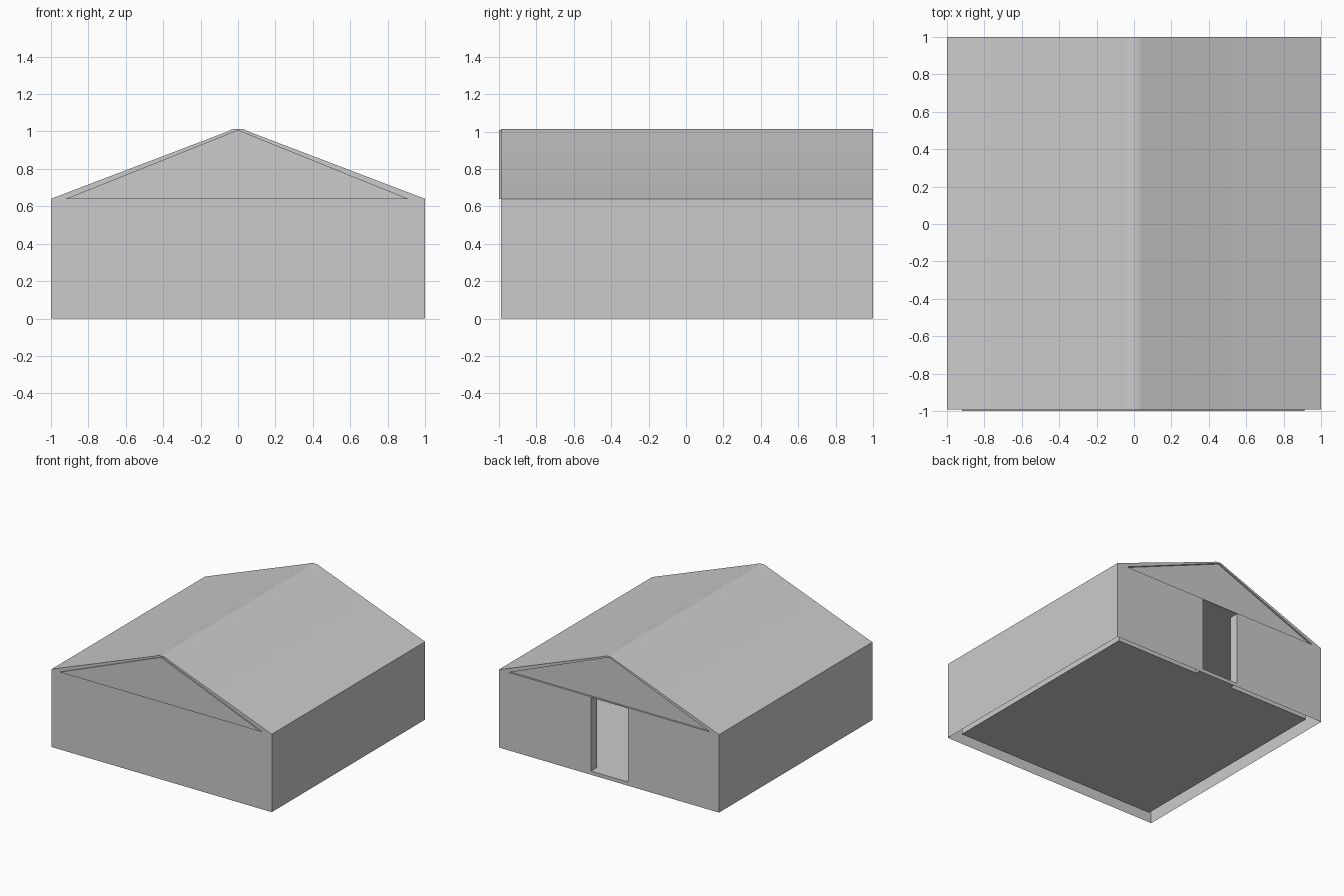
import bpy, bmesh

cube = bpy.data.objects.get("Cube")
if cube:
    bpy.data.objects.remove(cube, do_unlink=True)

grey = bpy.data.materials.new("light_grey")
grey.use_nodes = True
colour = (0.6, 0.6, 0.6, 1)
grey.diffuse_color = colour
grey.node_tree.nodes["Principled BSDF"].inputs["Base Color"].default_value = colour

FRONT, BACK = -0.99, 1.0      # outer wall planes
EAVE, FLOOR, INNER = 0.64, 0.03, 0.92
DOOR_L, DOOR_R, DOOR_TOP = -0.175, 0.163, 0.635

# Half of the roof outline, from the eave to the rounded ridge
half = [(1.0, EAVE), (0.055, 1.0), (0.04, 1.008), (0.02, 1.014)]
roof = half + [(-x, z) for x, z in reversed(half)]
gable = [(-0.92, EAVE), (0.91, EAVE), (0, 1.008)]
door = [(DOOR_L, FLOOR), (DOOR_R, FLOOR), (DOOR_R, DOOR_TOP), (DOOR_L, DOOR_TOP)]


def flat(bm, outline, y):
    """Upright face at depth y from an (x, z) outline."""
    bm.faces.new([bm.verts.new((x, y, z)) for x, z in outline])


def sweep(bm, outline, y0, y1, closed=False):
    """Strip of quads running along y."""
    pairs = list(zip(outline, outline[1:] + outline[:1]))
    for (xa, za), (xb, zb) in pairs if closed else pairs[:-1]:
        corners = [(xa, y0, za), (xb, y0, zb), (xb, y1, zb), (xa, y1, za)]
        bm.faces.new([bm.verts.new(c) for c in corners])


def rect(x0, x1, z0, z1):
    return [(x0, z0), (x1, z0), (x1, z1), (x0, z1)]


def wall_with_door(bm, w, bottom, y):
    """Wall up to the eave, split around the doorway."""
    flat(bm, rect(-w, DOOR_L, bottom, EAVE), y)
    flat(bm, rect(DOOR_R, w, bottom, EAVE), y)
    flat(bm, rect(DOOR_L, DOOR_R, DOOR_TOP, EAVE), y)
    if bottom < FLOOR:
        flat(bm, rect(DOOR_L, DOOR_R, bottom, FLOOR), y)


def finish(name, bm, smooth=False):
    bmesh.ops.remove_doubles(bm, verts=bm.verts, dist=0.0001)
    bmesh.ops.recalc_face_normals(bm, faces=bm.faces)
    mesh = bpy.data.meshes.new(name)
    bm.to_mesh(mesh)
    bm.free()
    mesh.materials.append(grey)
    obj = bpy.data.objects.new(name, mesh)
    bpy.context.collection.objects.link(obj)
    if smooth:
        bpy.ops.object.select_all(action="DESELECT")
        obj.select_set(True)
        bpy.context.view_layer.objects.active = obj
        bpy.ops.object.shade_smooth_by_angle()


# Outer walls, open underneath
bm = bmesh.new()
for side in (-1, 1):
    sweep(bm, [(side, 0), (side, EAVE)], FRONT, BACK)
flat(bm, [(1, 0)] + roof + [(-1, 0)], FRONT)
wall_with_door(bm, 1, 0, BACK)
# Back verge between the roof edge and the gable opening
mid = len(half)
flat(bm, roof[:mid] + [gable[2], gable[1]], BACK)
flat(bm, roof[mid:] + [gable[0], gable[2]], BACK)
flat(bm, [roof[mid - 1], roof[mid], gable[2]], BACK)
finish("outer_walls", bm)

# Roof with a softly rounded ridge
bm = bmesh.new()
sweep(bm, roof, FRONT, BACK)
finish("roof", bm, smooth=True)

# Gable loft: proud of the front wall, sunk into the back wall
bm = bmesh.new()
sweep(bm, gable, -1, BACK, closed=True)
flat(bm, gable, -1)
flat(bm, gable, BACK - 0.015)
finish("gable_loft", bm)

# Inner room and its floor
bm = bmesh.new()
room = [(-INNER, EAVE), (-INNER, FLOOR), (INNER, FLOOR), (INNER, EAVE)]
sweep(bm, room, -INNER, INNER)
flat(bm, room, -INNER)
wall_with_door(bm, INNER, FLOOR, INNER)
finish("inner_room", bm)

# Doorway lining joining the two wall skins
bm = bmesh.new()
sweep(bm, door, INNER, BACK, closed=True)
finish("doorway", bm)
